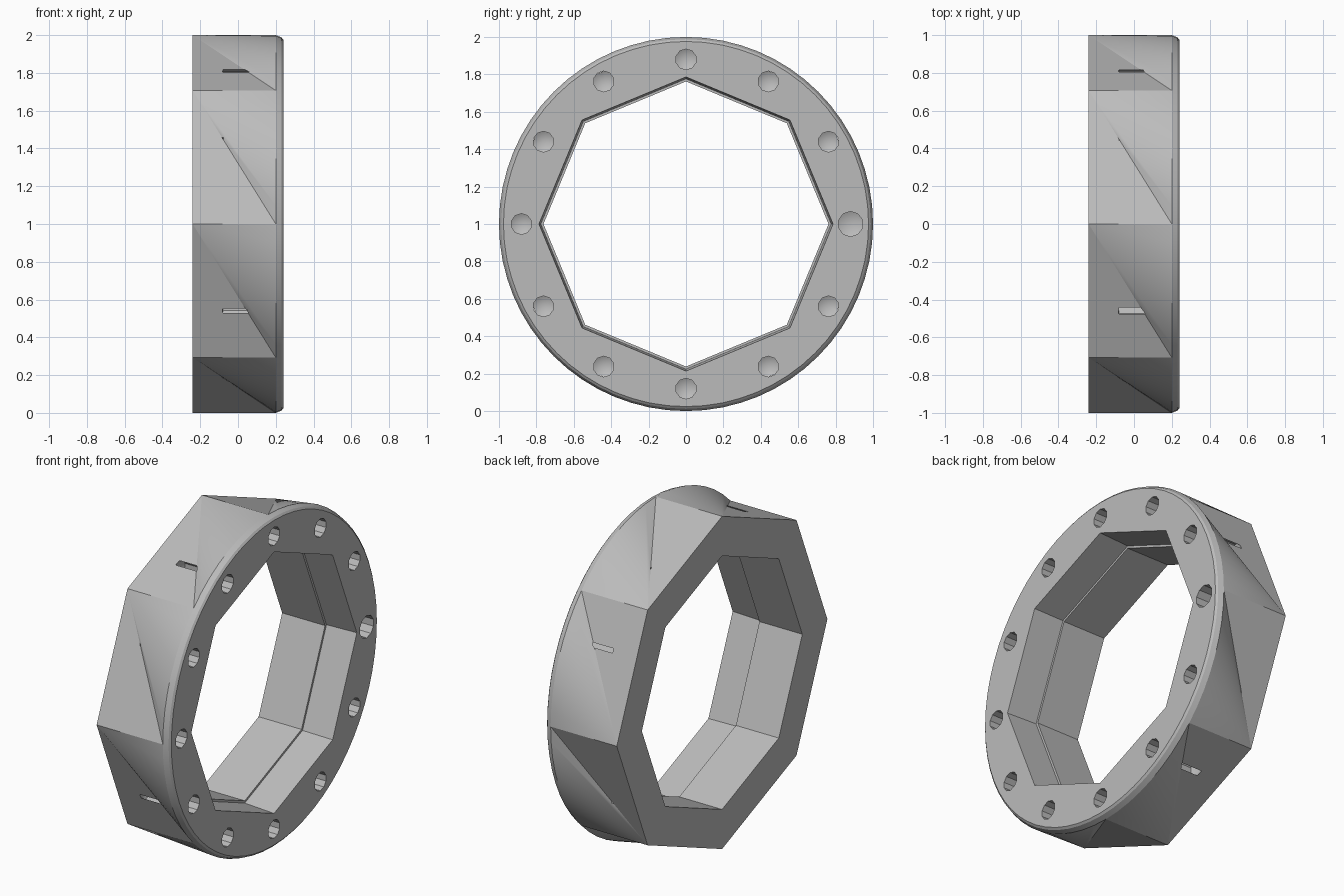
import bpy, bmesh
from math import cos, sin, pi, radians

cube = bpy.data.objects.get("Cube")
if cube:
    bpy.data.objects.remove(cube, do_unlink=True)

SIDES, STEPS = 8, 8           # octagon sides, arc steps per side
SEGS = SIDES * STEPS

grey = bpy.data.materials.new("satin grey")
grey.use_nodes = True
colour = (0.5, 0.5, 0.5, 1)
grey.diffuse_color = colour
grey.node_tree.nodes["Principled BSDF"].inputs["Base Color"].default_value = colour


def ring(bm, x, radius, count, cy=0, cz=1, turn=0):
    return [bm.verts.new((x, cy + radius * cos(turn + 2 * pi * i / count),
                          cz + radius * sin(turn + 2 * pi * i / count)))
            for i in range(count)]


def bridge(bm, a, b):
    n = len(a)
    for i in range(n):
        j = (i + 1) % n
        bm.faces.new((a[i], a[j], b[j], b[i]))


def finish(bm, name):
    bmesh.ops.recalc_face_normals(bm, faces=bm.faces)
    mesh = bpy.data.meshes.new(name)
    bm.to_mesh(mesh)
    bm.free()
    mesh.materials.append(grey)
    obj = bpy.data.objects.new(name, mesh)
    bpy.context.collection.objects.link(obj)
    return obj


# Ring body: octagonal back twisting into a round front flange
bm = bmesh.new()
back = ring(bm, -0.24, 1, SIDES)
rims = [ring(bm, x, r, SEGS) for x, r in ((0.2, 1), (0.23, 0.988), (0.24, 0.976))]
bores = [ring(bm, x, r, SIDES)
         for x, r in ((0.24, 0.786), (0.045, 0.776), (0.045, 0.762), (-0.24, 0.762))]
for k in range(SIDES):
    n = (k + 1) % SIDES
    arc = [(k * STEPS + i) % SEGS for i in range(STEPS + 1)]
    # fan from each octagon corner, plus the flat triangle beside it
    for i, j in zip(arc, arc[1:]):
        bm.faces.new((back[k], rims[0][i], rims[0][j]))
    bm.faces.new((back[k], rims[0][arc[-1]], back[n]))
    # front face sector
    bm.faces.new([rims[2][i] for i in arc] + [bores[0][n], bores[0][k]])
for a, b in zip(rims, rims[1:]):
    bridge(bm, a, b)
for a, b in zip(bores, bores[1:]):
    bridge(bm, a, b)
bridge(bm, bores[-1], back)
body = finish(bm, "ring_body")

# Twelve blind drill holes with pointed bottoms, one of them wider
bm = bmesh.new()
for h in range(12):
    a = radians(30 * h)
    cy, cz = 0.88 * cos(a), 1 + 0.88 * sin(a)
    r = 0.067 if h == 0 else 0.0555
    top = ring(bm, 0.3, r, 10, cy, cz, pi / 10)
    low = ring(bm, -0.08, r, 10, cy, cz, pi / 10)
    tip = bm.verts.new((-0.11, cy, cz))
    bm.faces.new(top)
    bridge(bm, top, low)
    for i in range(10):
        bm.faces.new((low[i], low[(i + 1) % 10], tip))
drills = finish(bm, "hole_cutter")
drills.hide_render = True

cut = body.modifiers.new("holes", 'BOOLEAN')
cut.operation = 'DIFFERENCE'
cut.solver = 'EXACT'
cut.object = drills
bpy.ops.object.select_all(action='DESELECT')
body.select_set(True)
bpy.context.view_layer.objects.active = body
bpy.ops.object.modifier_apply(modifier="holes")
bpy.data.objects.remove(drills, do_unlink=True)
bpy.ops.object.shade_smooth_by_angle(angle=radians(20))
